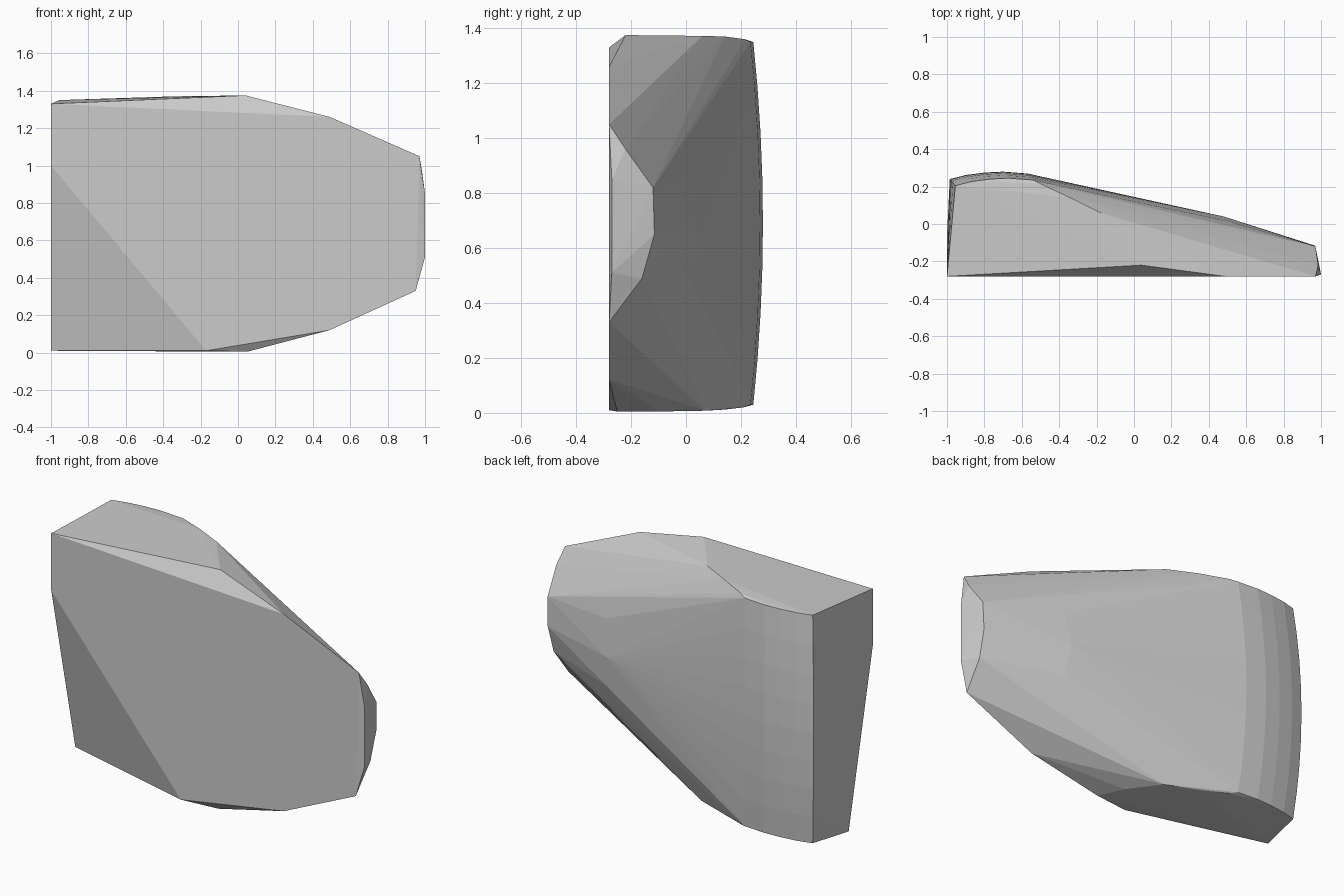
import bpy, bmesh

cube = bpy.data.objects.get("Cube")
if cube:
    bpy.data.objects.remove(cube, do_unlink=True)

# One plain grey
grey = bpy.data.materials.new("plain grey")
grey.use_nodes = True
colour = (0.6, 0.6, 0.6, 1)
grey.diffuse_color = colour
grey.node_tree.nodes["Principled BSDF"].inputs["Base Color"].default_value = colour

# Flat front outline, with the lower corner cut back
front = [(-1, -.28, 1.33), (-1, -.28, 1.0), (-1, -.06, .01), (-.17, -.28, .01),
         (.49, -.28, .12), (.95, -.28, .33), (.97, -.28, 1.05), (.49, -.28, 1.26),
         (.04, -.22, 1.375), (.05, -.25, .005)]

# Narrow tip: front edge and curved back edge
tip = [(1, -.27, .85), (1, -.27, .51), (.985, -.22, .96), (.97, -.12, .82),
       (.966, -.115, .65), (.96, -.16, .49)]

# Upper and lower rims, and the rounded shoulder between tip and back
rims = [(-.5, .215, 1.36), (-.34, .14, 1.37), (-.18, .06, 1.372),
        (-.5, .21, .02), (-.34, .14, .012), (-.15, .07, .008), (-.02, -.1, .005)]
shoulder = [(.48, .04, .66), (.5, .015, .87), (.5, .015, .48)]

# Bulging back: one arc repeated up the height, shrinking towards the rims
arc = [(-.985, .24), (-.9, .262), (-.8, .275), (-.7, .28), (-.57, .27)]
back = []
for i in range(9):
    t = i / 4 - 1
    for x, y in arc:
        back.append((x + .03 * t * t, y - .035 * t * t, .69 + .66 * t))

# Wrap the points in a faceted convex shell
bm = bmesh.new()
for p in front + tip + rims + shoulder + back:
    bm.verts.new(p)
hull = bmesh.ops.convex_hull(bm, input=bm.verts)
loose = {v for v in hull["geom_interior"] + hull["geom_unused"]
         if isinstance(v, bmesh.types.BMVert)}
bmesh.ops.delete(bm, geom=list(loose), context='VERTS')
bmesh.ops.recalc_face_normals(bm, faces=bm.faces)
mesh = bpy.data.meshes.new("wedge_shell")
bm.to_mesh(mesh)
bm.free()
mesh.materials.append(grey)
shell = bpy.data.objects.new("wedge_shell", mesh)
bpy.context.collection.objects.link(shell)
